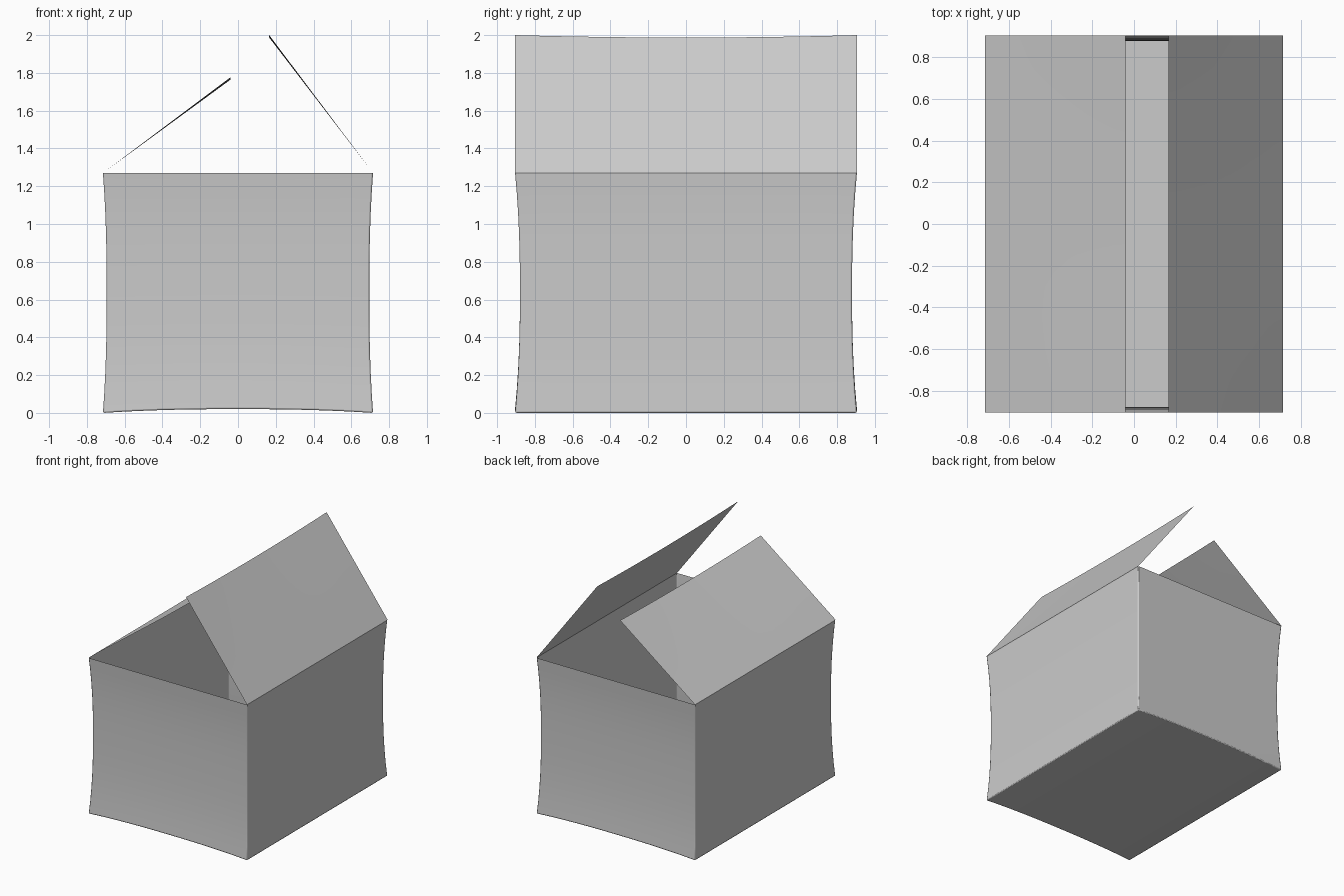
import bpy, bmesh

cube = bpy.data.objects.get("Cube")
if cube:
    bpy.data.objects.remove(cube, do_unlink=True)

W, D, H = 0.715, 0.905, 1.27   # half width, half depth, wall height
N = 12                         # panel subdivisions

grey = bpy.data.materials.new("card grey")
grey.use_nodes = True
colour = (0.6, 0.6, 0.6, 1)
grey.diffuse_color = colour
grey.node_tree.nodes["Principled BSDF"].inputs["Base Color"].default_value = colour


def bow(s):
    """0 at s = -1 and 1, rising to 1 in the middle."""
    return 1 - abs(s) ** 2.4


def add_panel(bm, place):
    """Grid of quads; place maps s, t in -1..1 to a point."""
    steps = [2 * i / N - 1 for i in range(N + 1)]
    grid = [[bm.verts.new(place(s, t)) for s in steps] for t in steps]
    for low, high in zip(grid, grid[1:]):
        for i in range(N):
            bm.faces.new((low[i], low[i + 1], high[i + 1], high[i]))


def finish(name, bm):
    bmesh.ops.remove_doubles(bm, verts=bm.verts, dist=0.0005)
    bmesh.ops.recalc_face_normals(bm, faces=bm.faces)
    mesh = bpy.data.meshes.new(name)
    bm.to_mesh(mesh)
    bm.free()
    mesh.materials.append(grey)
    obj = bpy.data.objects.new(name, mesh)
    bpy.context.collection.objects.link(obj)
    bpy.ops.object.select_all(action="DESELECT")
    obj.select_set(True)
    bpy.context.view_layer.objects.active = obj
    bpy.ops.object.shade_smooth_by_angle(angle=0.6)
    return obj


def shell(s, r, t):
    """Point of the pinched box body, with the floor arched along x."""
    floor = 0.02 * bow(s)
    z = floor + (H - floor) * (t + 1) / 2
    return (s * (W - 0.02 * bow(t)), r * (D - 0.026 * bow(t)), z)


# Open box: four pinched walls and an arched floor
bm = bmesh.new()
for side in (-1, 1):
    add_panel(bm, lambda s, t: shell(s, side, t))
    add_panel(bm, lambda s, t: shell(side, s, t))
add_panel(bm, lambda s, t: shell(s, t, -1))
box = finish("box_body", bm)
bevel = box.modifiers.new("soft folds", "BEVEL")
bevel.width = 0.008
bevel.segments = 2
bevel.limit_method = "ANGLE"
bevel.angle_limit = 0.9


# Lid flaps hinged on the side walls, sagging along the free edge
def flap(name, hinge_x, tip_x, tip_z):
    def place(s, t):
        f = (t + 1) / 2
        sag = 0.013 * f * (1 - s * s)
        return (hinge_x + (tip_x - hinge_x) * f, s * D, H + (tip_z - H) * f - sag)
    bm = bmesh.new()
    add_panel(bm, place)
    # Outer face looks upward
    bm.normal_update()
    bmesh.ops.recalc_face_normals(bm, faces=bm.faces)
    bm.faces.ensure_lookup_table()
    if bm.faces[0].normal.z < 0:
        bmesh.ops.reverse_faces(bm, faces=bm.faces)
    finish(name, bm)


flap("left_flap", W, 0.165, 2.0)
flap("right_flap", -W, -0.04, 1.777)
